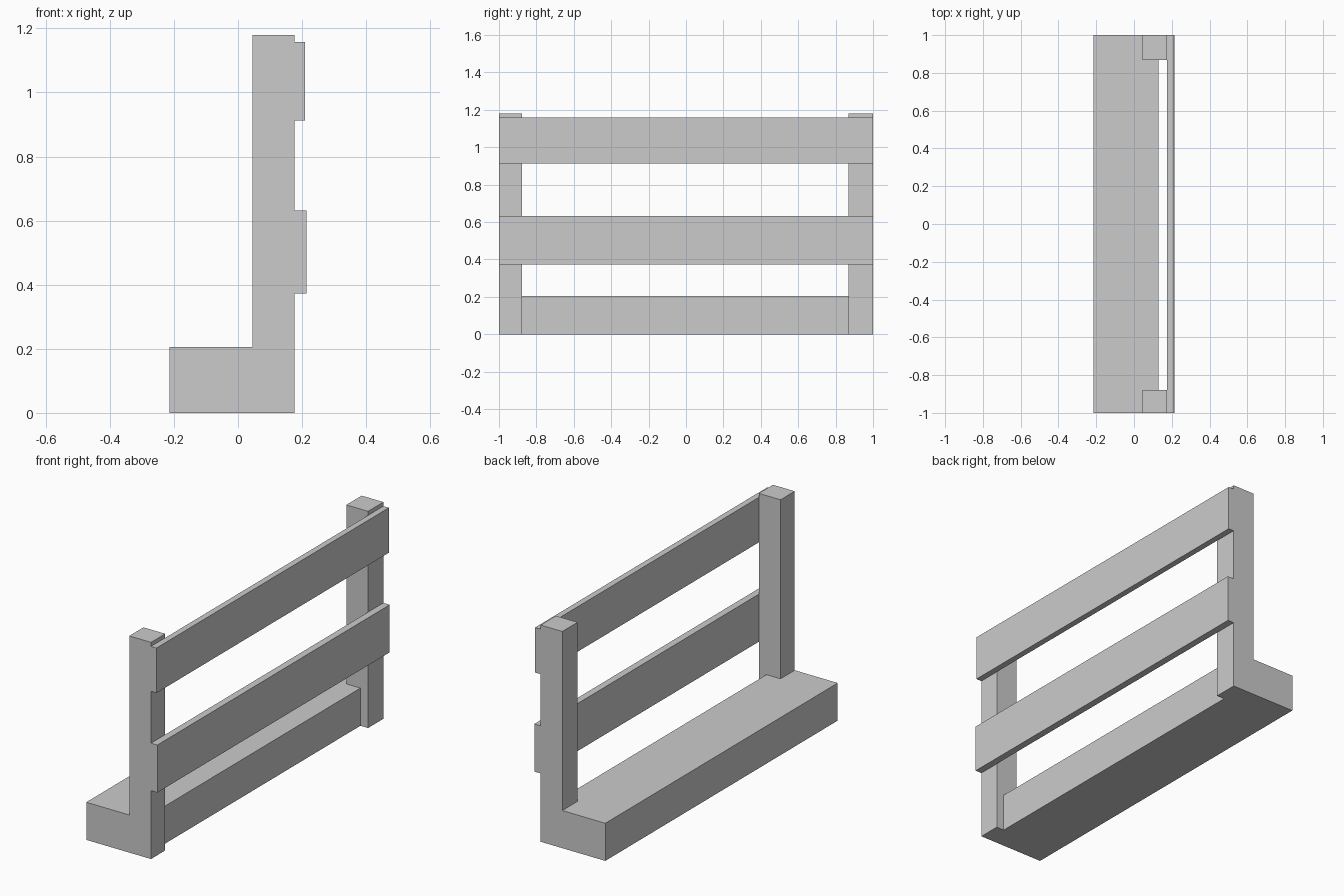
import bpy, bmesh

if "Cube" in bpy.data.objects:
    bpy.data.objects.remove(bpy.data.objects["Cube"])


def prism(name, outline, z0, z1):
    """Extrude a flat xy outline from z0 up to z1."""
    bm = bmesh.new()
    face = bm.faces.new([bm.verts.new((x, y, z0)) for x, y in outline])
    res = bmesh.ops.extrude_face_region(bm, geom=[face])
    top = [v for v in res["geom"] if isinstance(v, bmesh.types.BMVert)]
    bmesh.ops.translate(bm, verts=top, vec=(0, 0, z1 - z0))
    bmesh.ops.recalc_face_normals(bm, faces=bm.faces)
    mesh = bpy.data.meshes.new(name)
    bm.to_mesh(mesh)
    bm.free()
    obj = bpy.data.objects.new(name, mesh)
    bpy.context.collection.objects.link(obj)
    return obj


def rect(x0, x1, y0, y1):
    return [(x0, y0), (x1, y0), (x1, y1), (x0, y1)]


POST_X0, POST_X1 = 0.045, 0.176
IN_FRONT, IN_BACK = -0.878, 0.868  # inner faces of the posts

# Base beam, notched around both posts
prism("base_beam", [
    (-0.214, -1), (POST_X0, -1), (POST_X0, IN_FRONT), (0.13, IN_FRONT),
    (0.13, IN_BACK), (POST_X0, IN_BACK), (POST_X0, 1), (-0.214, 1),
], 0, 0.205)

# Upright posts
for name, y0, y1 in (("front_post", -1, IN_FRONT), ("back_post", IN_BACK, 1)):
    prism(name, rect(POST_X0, POST_X1, y0, y1), 0, 1.18)

# Horizontal planks on the outer side of the posts
for name, x1, z0, z1 in (("upper_plank", 0.209, 0.913, 1.158),
                         ("lower_plank", 0.214, 0.372, 0.631)):
    prism(name, rect(POST_X1, x1, -1, 1), z0, z1)
